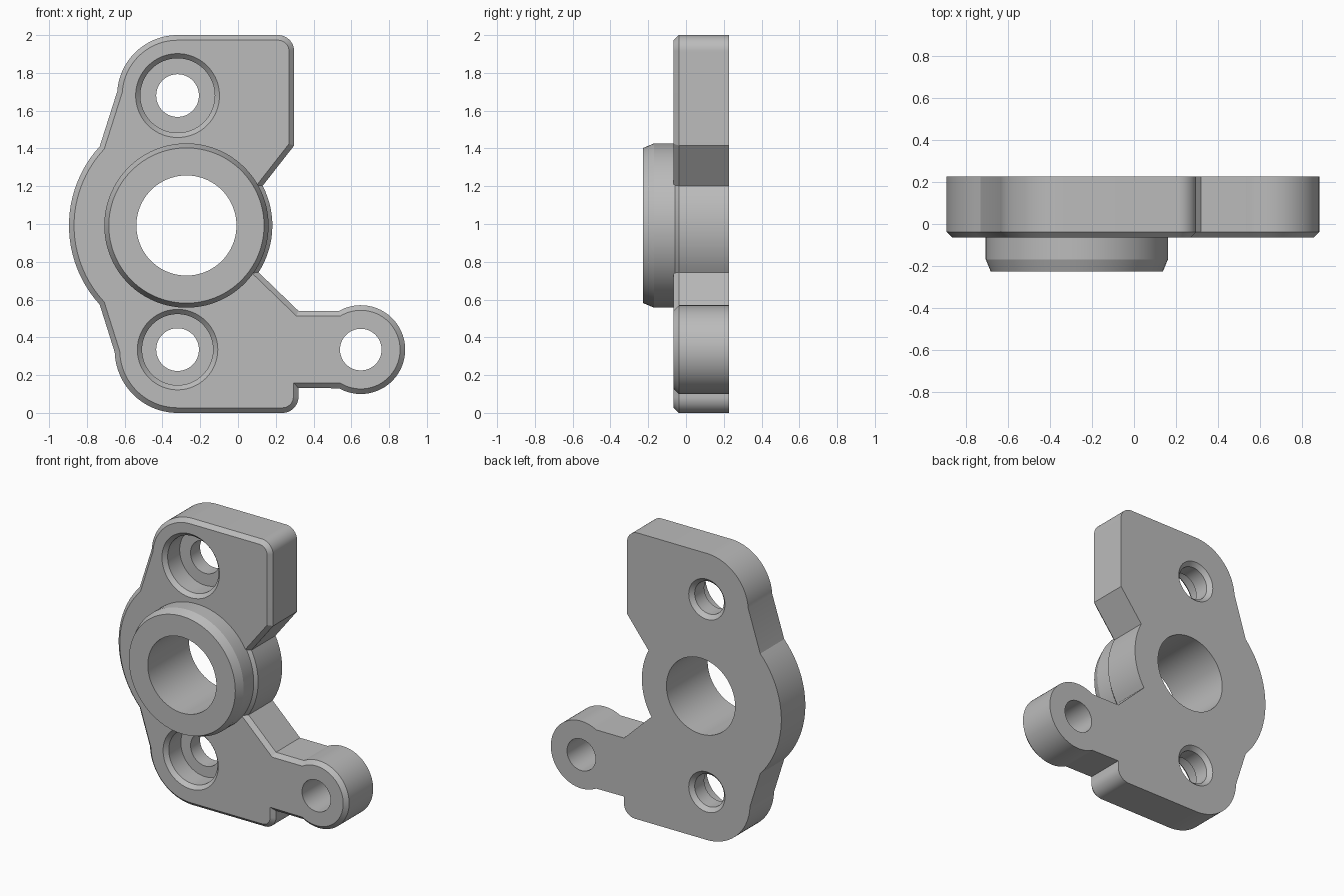
import bpy, bmesh, math
from mathutils import Vector

if "Cube" in bpy.data.objects:
    bpy.data.objects.remove(bpy.data.objects["Cube"])

FRONT, BACK, BOSS_FRONT = -0.065, 0.227, -0.227
CHAMFER = 0.027

grey = bpy.data.materials.new("light grey metal")
grey.use_nodes = True
grey.diffuse_color = (0.5, 0.5, 0.5, 1)
grey.node_tree.nodes["Principled BSDF"].inputs["Base Color"].default_value = (0.5, 0.5, 0.5, 1)


def arc(cx, cz, r, a0, a1):
    """Points (x, z) along an arc, angles in degrees."""
    n = max(6, round(abs(a1 - a0) / 4))
    angles = [math.radians(a0 + (a1 - a0) * i / n) for i in range(n + 1)]
    return [(cx + r * math.cos(a), cz + r * math.sin(a)) for a in angles]


def inset(points, d):
    """Move a counter-clockwise outline inward by d, with mitred corners."""
    result = []
    for i, p in enumerate(points):
        p = Vector(p)
        e1 = (p - Vector(points[i - 1])).normalized()
        e2 = (Vector(points[(i + 1) % len(points)]) - p).normalized()
        n1, n2 = Vector((-e1.y, e1.x)), Vector((-e2.y, e2.x))
        result.append(tuple(p + (n1 + n2) * d / (1 + n1.dot(n2))))
    return result


def loft(name, sections):
    """Closed solid through a list of (y, outline) sections."""
    bm = bmesh.new()
    rings = [[bm.verts.new((x, y, z)) for x, z in pts] for y, pts in sections]
    for a, b in zip(rings, rings[1:]):
        for i in range(len(a)):
            j = (i + 1) % len(a)
            bm.faces.new((a[i], a[j], b[j], b[i]))
    bm.faces.new(rings[0])
    bm.faces.new(rings[-1])
    bmesh.ops.recalc_face_normals(bm, faces=bm.faces)
    mesh = bpy.data.meshes.new(name)
    bm.to_mesh(mesh)
    bm.free()
    mesh.materials.append(grey)
    obj = bpy.data.objects.new(name, mesh)
    bpy.context.collection.objects.link(obj)
    return obj


def turned(name, cx, cz, profile):
    """Round solid along y from (y, radius) pairs."""
    return loft(name, [(y, arc(cx, cz, r, 0, 360)[:-1]) for y, r in profile])


def activate(obj):
    bpy.ops.object.select_all(action='DESELECT')
    obj.select_set(True)
    bpy.context.view_layer.objects.active = obj


def cut(obj, cutter):
    mod = obj.modifiers.new("hole", 'BOOLEAN')
    mod.operation, mod.solver, mod.object = 'DIFFERENCE', 'EXACT', cutter
    activate(obj)
    bpy.ops.object.modifier_apply(modifier=mod.name)


# Plate outline, counter-clockwise from the bottom right corner
outline = (
    arc(0.235, 0.085, 0.085, -90, 0)             # lower corner
    + [(0.32, 0.132)]
    + arc(0.65, 0.335, 0.235, -119.3, 119.3)     # side lug
    + [(0.32, 0.54)]
    + arc(-0.273, 0.992, 0.455, -33, 27.5)       # hub, right side
    + [(0.297, 1.415)]
    + arc(0.212, 1.915, 0.085, 0, 90)            # upper corner
    + arc(-0.32, 1.68, 0.32, 90, 176)            # around upper hole
    + arc(-0.275, 0.992, 0.62, 137.5, 222.5)     # hub, left side
    + arc(-0.32, 0.333, 0.333, 182, 270)         # around lower hole
)
plate = loft("mounting_plate", [
    (FRONT, inset(outline, CHAMFER)), (FRONT + CHAMFER, outline), (BACK, outline)])

# Raised round boss with a chamfered nose
HUB = (-0.273, 0.992)
boss = turned("bearing_boss", *HUB, [
    (BOSS_FRONT, 0.411), (BOSS_FRONT + 0.058, 0.435), (FRONT + CHAMFER, 0.435)])

# Hole cutters
bore = turned("bore_cutter", *HUB, [(-0.5, 0.265), (0.5, 0.265)])
lug_hole = turned("lug_hole_cutter", 0.65, 0.335, [(-0.5, 0.11), (0.5, 0.11)])


def bolt_cutter(name, z, r):
    """Counterbored bolt hole, chamfered front and back."""
    return turned(name, -0.32, z, [
        (FRONT - 0.02, r + 0.02), (FRONT, r), (FRONT + CHAMFER, r - 0.025),
        (0.095, r - 0.025), (0.095, 0.113), (BACK - CHAMFER, 0.113),
        (BACK, 0.14), (BACK + 0.02, 0.16)])


cutters = [bore, lug_hole, bolt_cutter("upper_bolt_cutter", 1.68, 0.222),
           bolt_cutter("lower_bolt_cutter", 0.335, 0.213)]
for cutter in cutters:
    cut(plate, cutter)
cut(boss, bore)
for cutter in cutters:
    bpy.data.objects.remove(cutter)

# Smooth round walls, crisp edges
for part in (plate, boss):
    activate(part)
    bpy.ops.object.shade_smooth_by_angle(angle=math.radians(20))
